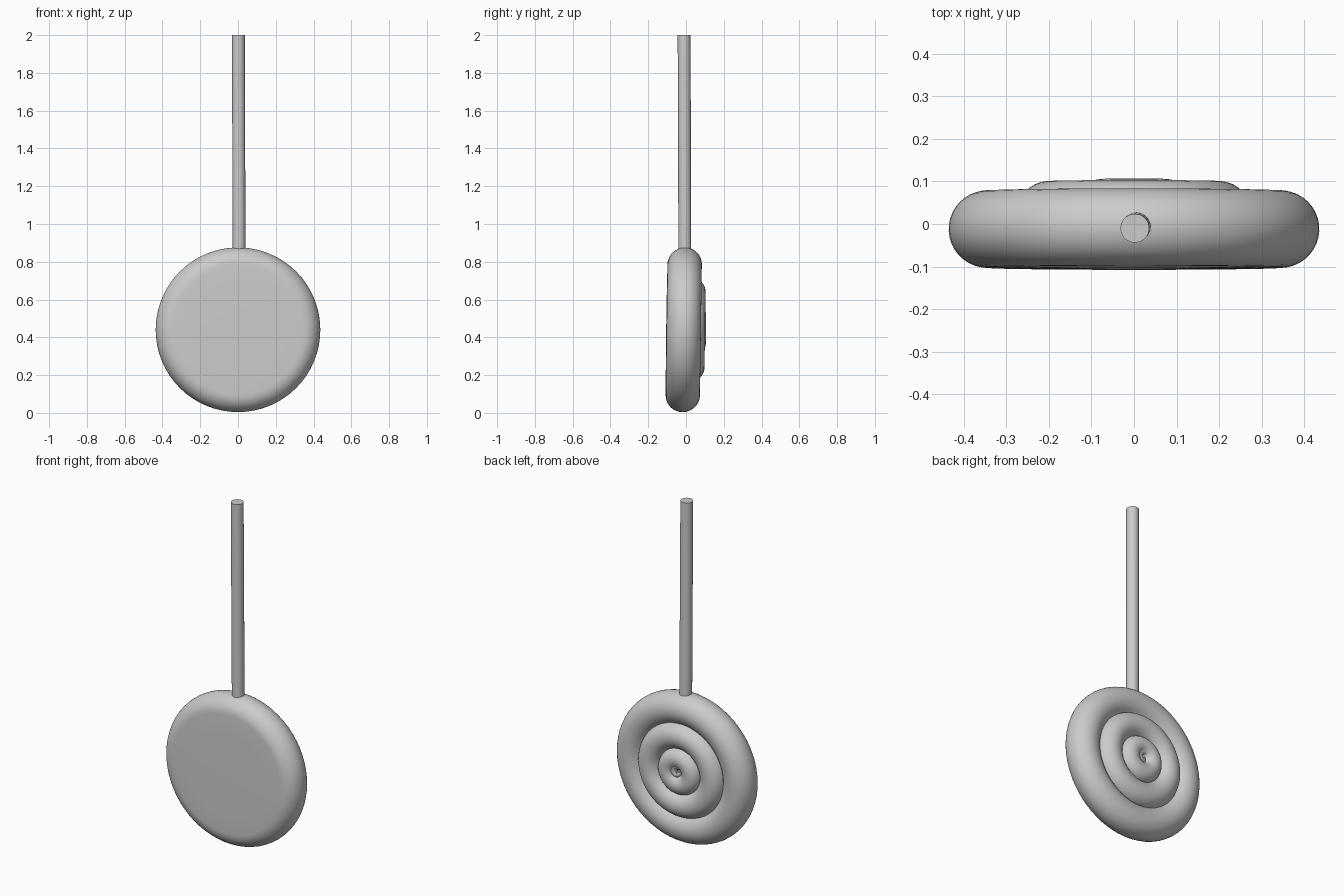
import bpy, bmesh, math

if "Cube" in bpy.data.objects:
    bpy.data.objects.remove(bpy.data.objects["Cube"])

grey = bpy.data.materials.new("plain grey")
grey.diffuse_color = (0.6, 0.6, 0.6, 1)
grey.use_nodes = True
grey.node_tree.nodes["Principled BSDF"].inputs["Base Color"].default_value = grey.diffuse_color

CZ = 0.44        # height of the candy centre
SEG = 64
# rolled rings: (ring radius, tube radius, depth of tube centre)
RINGS = [(0.345, 0.091, -0.012), (0.2, 0.075, 0.026), (0.075, 0.06, 0.046)]


def finish(obj, angle):
    obj.data.materials.append(grey)
    bpy.ops.object.select_all(action='DESELECT')
    obj.select_set(True)
    bpy.context.view_layer.objects.active = obj
    bpy.ops.object.shade_smooth_by_angle(angle=math.radians(angle))


def from_bmesh(name, bm):
    bmesh.ops.recalc_face_normals(bm, faces=bm.faces[:])
    me = bpy.data.meshes.new(name)
    bm.to_mesh(me)
    bm.free()
    obj = bpy.data.objects.new(name, me)
    bpy.context.collection.objects.link(obj)
    return obj


def arc(ring, a0, a1, n):
    """Points (radius, depth) along the tube section of one ring."""
    rc, r, yc = ring
    return [(rc + r * math.cos(a), yc + r * math.sin(a))
            for a in (math.radians(a0 + (a1 - a0) * i / n) for i in range(n + 1))]


# candy: rounded rim, almost flat front, three rolled rings at the back
profile = [(0.0, -0.105), (0.12, -0.105), (0.24, -0.104)]
profile += arc(RINGS[0], -90, 141, 24)
profile += arc(RINGS[1], 14, 154, 14)
profile += arc(RINGS[2], 13, 165, 12)
profile.append((0.0, 0.055))


def place(r, y, a):
    z = r * math.sin(a)
    return (r * math.cos(a), y + 0.014 * z, CZ + z)   # slight backward lean


bm = bmesh.new()
loops = []
for r, y in profile:
    if r == 0:
        loops.append([bm.verts.new(place(0, y, 0))] * SEG)
    else:
        loops.append([bm.verts.new(place(r, y, 2 * math.pi * i / SEG)) for i in range(SEG)])
for a, b in zip(loops, loops[1:]):
    for i in range(SEG):
        j = (i + 1) % SEG
        quad = list(dict.fromkeys((a[i], a[j], b[j], b[i])))
        bm.faces.new(quad)
finish(from_bmesh("candy_disc", bm), 60)

# curl that closes the swirl in the middle
curve = bpy.data.curves.new("center_curl", 'CURVE')
curve.dimensions = '3D'
curve.bevel_depth = 0.03
curve.bevel_resolution = 3
curve.use_fill_caps = True
N = 24
path = curve.splines.new('POLY')
path.points.add(N)
for i, p in enumerate(path.points):
    t = i / N
    a = math.radians(200 - 330 * t)
    r = 0.068 * (1 - t)
    p.co = (r * math.cos(a), 0.072 - 0.004 * t, CZ + r * math.sin(a), 1)
    p.radius = 1.0 - 0.45 * t
tmp = bpy.data.objects.new("curl_path", curve)
bpy.context.collection.objects.link(tmp)
bpy.context.view_layer.update()
mesh = bpy.data.meshes.new_from_object(tmp.evaluated_get(bpy.context.evaluated_depsgraph_get()))
bpy.data.objects.remove(tmp)
curl = bpy.data.objects.new("center_curl", mesh)
bpy.context.collection.objects.link(curl)
mesh.materials.clear()
finish(curl, 60)

# stick, leaning very slightly
bm = bmesh.new()
bmesh.ops.create_cone(bm, cap_ends=True, segments=20, radius1=0.034, radius2=0.034, depth=1.2)
for v in bm.verts:
    top = v.co.z > 0
    v.co.x += 0.002 if top else 0.006
    v.co.y += -0.010 if top else -0.006
    v.co.z = 2.0 if top else 0.80
finish(from_bmesh("stick", bm), 40)
